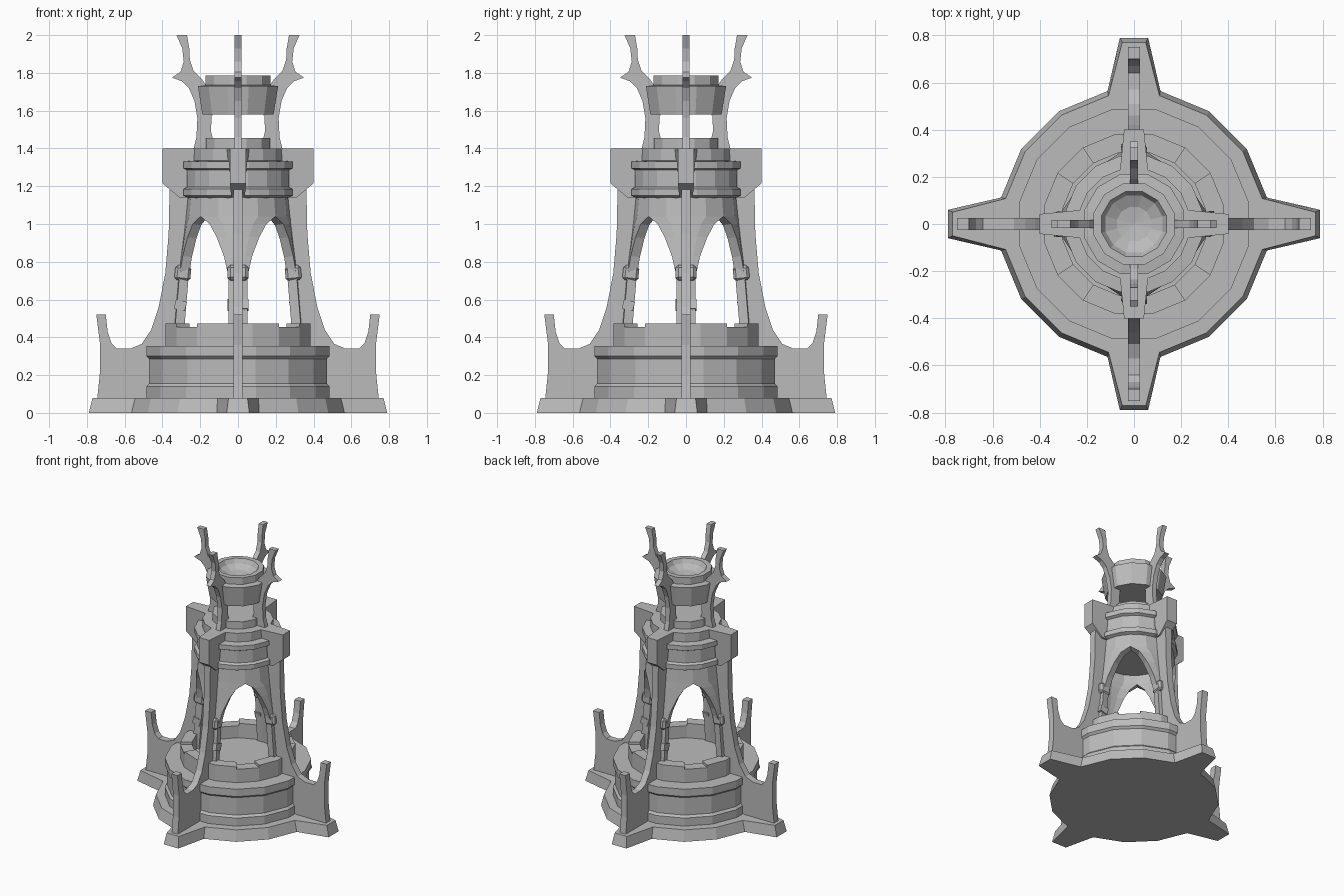
import bpy, bmesh, math
from mathutils import Matrix, Vector

cube = bpy.data.objects.get("Cube")
if cube:
    bpy.data.objects.remove(cube)

# One plain stone colour
stone = bpy.data.materials.new("grey_stone")
stone.use_nodes = True
GREY = (0.5, 0.5, 0.5, 1)
stone.diffuse_color = GREY
stone.node_tree.nodes["Principled BSDF"].inputs["Base Color"].default_value = GREY

SIDES = {"right": 180, "front": 270, "left": 0, "back": 90}


def finish(bm, name):
    bmesh.ops.remove_doubles(bm, verts=bm.verts, dist=0.0005)
    bmesh.ops.recalc_face_normals(bm, faces=bm.faces)
    mesh = bpy.data.meshes.new(name)
    bm.to_mesh(mesh)
    bm.free()
    mesh.materials.append(stone)
    obj = bpy.data.objects.new(name, mesh)
    bpy.context.collection.objects.link(obj)
    return obj


def four_sides(obj):
    """Repeat a part built along +x on all four sides."""
    base = obj.name
    for side, angle in SIDES.items():
        part = obj if side == "left" else obj.copy()
        if part is not obj:
            bpy.context.collection.objects.link(part)
        part.name = f"{base}_{side}"
        part.rotation_euler.z = math.radians(angle)


def lathe(name, profile, n=16, raised=None):
    """Turn a profile that starts and ends on the axis into a faceted solid."""
    bm = bmesh.new()
    rings = []
    for r, z in profile:
        rings.append([bm.verts.new((r * math.cos(a), r * math.sin(a), z))
                      for a in ((i + 0.5) * math.tau / n for i in range(n))])
    for low, high in zip(rings, rings[1:]):
        for i in range(n):
            j = (i + 1) % n
            bm.faces.new((low[i], low[j], high[j], high[i]))
    bmesh.ops.remove_doubles(bm, verts=bm.verts, dist=0.0005)
    bmesh.ops.dissolve_degenerate(bm, edges=bm.edges, dist=0.0001)
    if raised:
        raised(bm)
    return finish(bm, name)


def slab(name, outline, thick):
    """Upright plate cut from an (r, z) outline."""
    bm = bmesh.new()
    face = bm.faces.new([bm.verts.new((r, -thick / 2, z)) for r, z in outline])
    out = bmesh.ops.extrude_face_region(bm, geom=[face])["geom"]
    moved = [g for g in out if isinstance(g, bmesh.types.BMVert)]
    bmesh.ops.translate(bm, verts=moved, vec=(0, thick, 0))
    return finish(bm, name)


def box(bm, centre, size, tilt=0):
    matrix = (Matrix.Translation(centre) @ Matrix.Rotation(tilt, 4, "Y")
              @ Matrix.Diagonal((*size, 1)))
    return bmesh.ops.create_cube(bm, size=1, matrix=matrix)["verts"]


# Ground plate with four pointed tabs and sloping rim
def plate_ring(bm, tab_r, tab_w, round_r, z):
    quarter = [(tab_r, -tab_w), (tab_r, tab_w)]
    quarter += [(round_r * math.cos(a), round_r * math.sin(a))
                for a in ((i + 0.5) * math.tau / 16 for i in range(4))]
    verts = []
    for k in range(4):
        turn = Matrix.Rotation(k * math.pi / 2, 3, "Z")
        verts += [bm.verts.new(turn @ Vector((x, y, z))) for x, y in quarter]
    return verts


bm = bmesh.new()
low = plate_ring(bm, 0.79, 0.06, 0.575, 0)
high = plate_ring(bm, 0.77, 0.05, 0.555, 0.08)
bm.faces.new(low)
bm.faces.new(high)
for i in range(len(low)):
    j = (i + 1) % len(low)
    bm.faces.new((low[i], low[j], high[j], high[i]))
finish(bm, "ground_plate")

# Stepped drum
lathe("base_drum", [(0, 0.08), (0.495, 0.08), (0.495, 0.14), (0.48, 0.155),
                    (0.48, 0.285), (0.495, 0.3), (0.495, 0.355), (0, 0.355)])


# Low wall around the floor, with a notch near each diagonal
def raise_top(bm):
    top = [f for f in bm.faces if f.calc_center_median().z > 0.45 and abs(f.normal.z) > 0.9]
    keep = []
    for f in top:
        c = f.calc_center_median()
        step = round(math.atan2(c.y, c.x) / (math.tau / 16))
        if step % 4 != 2:
            keep.append(f)
    out = bmesh.ops.extrude_face_region(bm, geom=keep)["geom"]
    bmesh.ops.translate(bm, vec=(0, 0, 0.018),
                        verts=[g for g in out if isinstance(g, bmesh.types.BMVert)])
    bmesh.ops.delete(bm, geom=keep, context="FACES")


lathe("low_wall", [(0, 0.35), (0.39, 0.35), (0.39, 0.455), (0.31, 0.455),
                   (0.31, 0.365), (0, 0.365)], 16, raise_top)

# Four curved buttresses with an upturned horn at the foot
four_sides(slab("buttress", [
    (0.40, 0.08), (0.745, 0.08), (0.732, 0.2), (0.73, 0.36), (0.75, 0.52),
    (0.70, 0.52), (0.69, 0.43), (0.67, 0.37), (0.64, 0.34), (0.57, 0.34),
    (0.51, 0.365), (0.46, 0.44), (0.42, 0.56), (0.385, 0.74), (0.367, 0.95),
    (0.362, 1.2), (0.25, 1.2), (0.27, 1.0), (0.30, 0.75), (0.33, 0.47), (0.37, 0.36)], 0.05))

# Arched skirt: four tapering columns that spread and meet at the arch crowns
bm = bmesh.new()
rows = [(0.36, 0.345, 0.15), (0.72, 0.315, 0.16), (0.83, 0.302, 0.25),
        (0.93, 0.29, 0.4), (1.0, 0.283, 0.56), (1.04, 0.28, math.pi / 4),
        (1.14, 0.27, math.pi / 4)]
for k in range(4):
    grid = []
    for z, r, half in rows:
        angles = [k * math.pi / 2 + half * s / 2 for s in range(-2, 3)]
        grid.append([bm.verts.new((r * math.cos(a), r * math.sin(a), z)) for a in angles])
    for a, b in zip(grid, grid[1:]):
        for i in range(4):
            bm.faces.new((a[i], a[i + 1], b[i + 1], b[i]))
skirt = finish(bm, "arched_skirt")
shell = skirt.modifiers.new("thickness", "SOLIDIFY")
shell.thickness = 0.05
shell.offset = -1

# Clasps and small bands on the columns
bm = bmesh.new()
verts = box(bm, (0.292, 0, 0.74), (0.085, 0.11, 0.08), -0.1)
bmesh.ops.bevel(bm, geom=[e for e in bm.edges], offset=0.014, segments=1, affect="EDGES")
box(bm, (0.305, 0.03, 0.57), (0.06, 0.05, 0.05), -0.25)
four_sides(finish(bm, "column_clasp"))

# Upper drum with two mouldings, and the collar above it
lathe("upper_drum", [(0, 1.1), (0.25, 1.1), (0.27, 1.14), (0.295, 1.15), (0.295, 1.185),
                     (0.275, 1.195), (0.275, 1.285), (0.295, 1.295), (0.295, 1.33),
                     (0.24, 1.335), (0.24, 1.4), (0, 1.4)])
lathe("collar", [(0, 1.39), (0.175, 1.39), (0.175, 1.455), (0, 1.455)], 12)

# Wedge brackets capping the buttresses
bracket = slab("bracket", [(0.22, 1.4), (0.40, 1.4), (0.40, 1.215), (0.31, 1.14), (0.22, 1.14)], 0.12)
for v in bracket.data.vertices:
    if v.co.x > 0.35:
        v.co.y *= 0.7
    if v.co.z < 1.2:
        v.co.y *= 0.6
four_sides(bracket)

# Antler shaped crown supports
four_sides(slab("crown_antler", [
    (0.12, 1.4), (0.235, 1.4), (0.22, 1.46), (0.215, 1.56), (0.23, 1.65),
    (0.26, 1.72), (0.295, 1.755), (0.35, 1.775), (0.305, 1.805), (0.287, 1.86),
    (0.295, 1.93), (0.325, 2.0), (0.27, 2.0), (0.258, 1.93), (0.255, 1.87),
    (0.235, 1.81), (0.19, 1.765), (0.16, 1.72), (0.12, 1.6), (0.14, 1.57), (0.143, 1.49)], 0.036))

# Bowl on top
lathe("bowl", [(0, 1.58), (0.195, 1.58), (0.22, 1.73), (0.178, 1.735), (0.178, 1.785),
               (0.142, 1.785), (0.125, 1.755), (0.075, 1.73), (0, 1.72)], 12)
